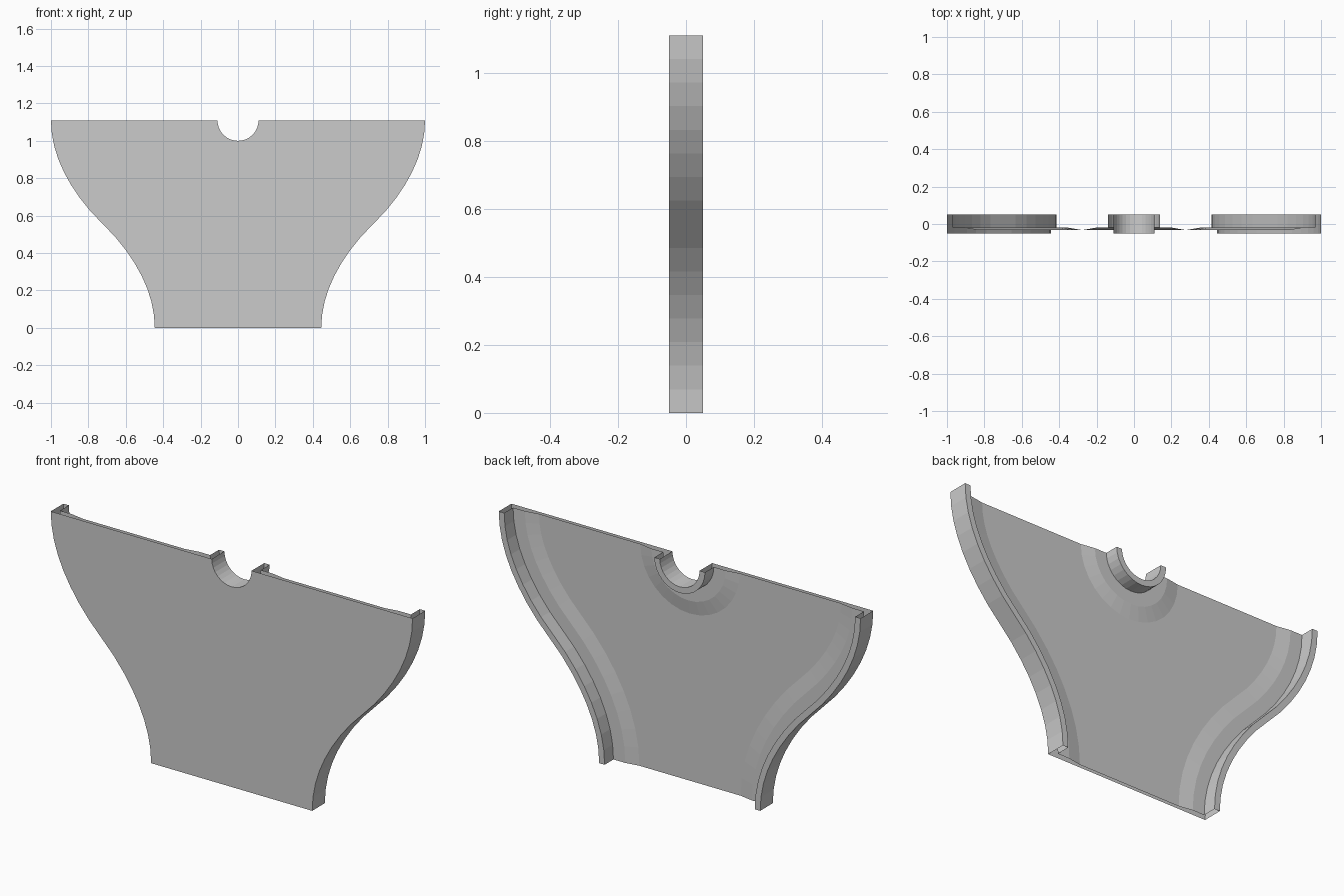
import bpy, bmesh, math

if "Cube" in bpy.data.objects:
    bpy.data.objects.remove(bpy.data.objects["Cube"])

H, X0, X1 = 1.11, 0.445, 1.0      # height, half width at the bottom and top
R_NOTCH = 0.11
SIDE_STEPS, NOTCH_STEPS = 16, 16

# Edge cross-section: (distance inward from the outline, y)
SECTION = [(0, -0.05), (0, 0.05), (0.03, 0.05), (0.03, -0.02),
           (0.095, -0.02), (0.165, -0.032)]


def side_x(z):
    """S-shaped side outline, vertical at both ends."""
    w, h = X1 - X0, H / 2
    wave = w / 2 * (1 - math.cos(math.pi * z / H))
    r = ((w / 2) ** 2 + h ** 2) / w
    d = z if z <= h else H - z
    arc = r - math.sqrt(r * r - d * d)
    if z > h:
        arc = w - arc
    return X0 + (wave + arc) / 2


def side_path():
    """Points with their inward normals, bottom to top on the right."""
    pts = []
    for i in range(SIDE_STEPS + 1):
        z = H * i / SIDE_STEPS
        slope = 0.0
        if 0 < i < SIDE_STEPS:
            slope = (side_x(z + 0.002) - side_x(z - 0.002)) / 0.004
        n = math.hypot(1, slope)
        pts.append((side_x(z), z, -1 / n, slope / n))
    return pts


def notch_path():
    """Half circle cut in the top edge, right to left."""
    pts = []
    for i in range(NOTCH_STEPS + 1):
        a = math.pi * i / NOTCH_STEPS
        c, s = math.cos(a), -math.sin(a)
        if i in (0, NOTCH_STEPS):
            s = 0.0
        pts.append((R_NOTCH * c, H + R_NOTCH * s, c, s))
    return pts


bm = bmesh.new()


def sweep(path):
    """Sweep the edge section along a path; return its front and back rims."""
    rows = [[bm.verts.new((x + nx * d, y, z + nz * d)) for x, z, nx, nz in path]
            for d, y in SECTION]
    for a, b in zip(rows, rows[1:]):
        for i in range(len(path) - 1):
            bm.faces.new((a[i], a[i + 1], b[i + 1], b[i]))
    return rows[0], rows[-1]


# Flanged sides and notch, with a raised border sloping down to the plate
right = side_path()
left = [(-x, z, -nx, nz) for x, z, nx, nz in reversed(right)]
front, back = [], []
for path in (right, notch_path(), left):
    f, b = sweep(path)
    front += f
    back += b

# Flat front skin and flat back of the plate (ends stay open)
front_face = bm.faces.new(front)
bm.faces.new(back)
bmesh.ops.recalc_face_normals(bm, faces=bm.faces[:])
front_face.normal_update()
if front_face.normal.y > 0:
    bmesh.ops.reverse_faces(bm, faces=bm.faces[:])
bmesh.ops.triangulate(bm, faces=[f for f in bm.faces if len(f.verts) > 4])

mesh = bpy.data.meshes.new("flanged_panel")
bm.to_mesh(mesh)
bm.free()
panel = bpy.data.objects.new("flanged_panel", mesh)
bpy.context.collection.objects.link(panel)
